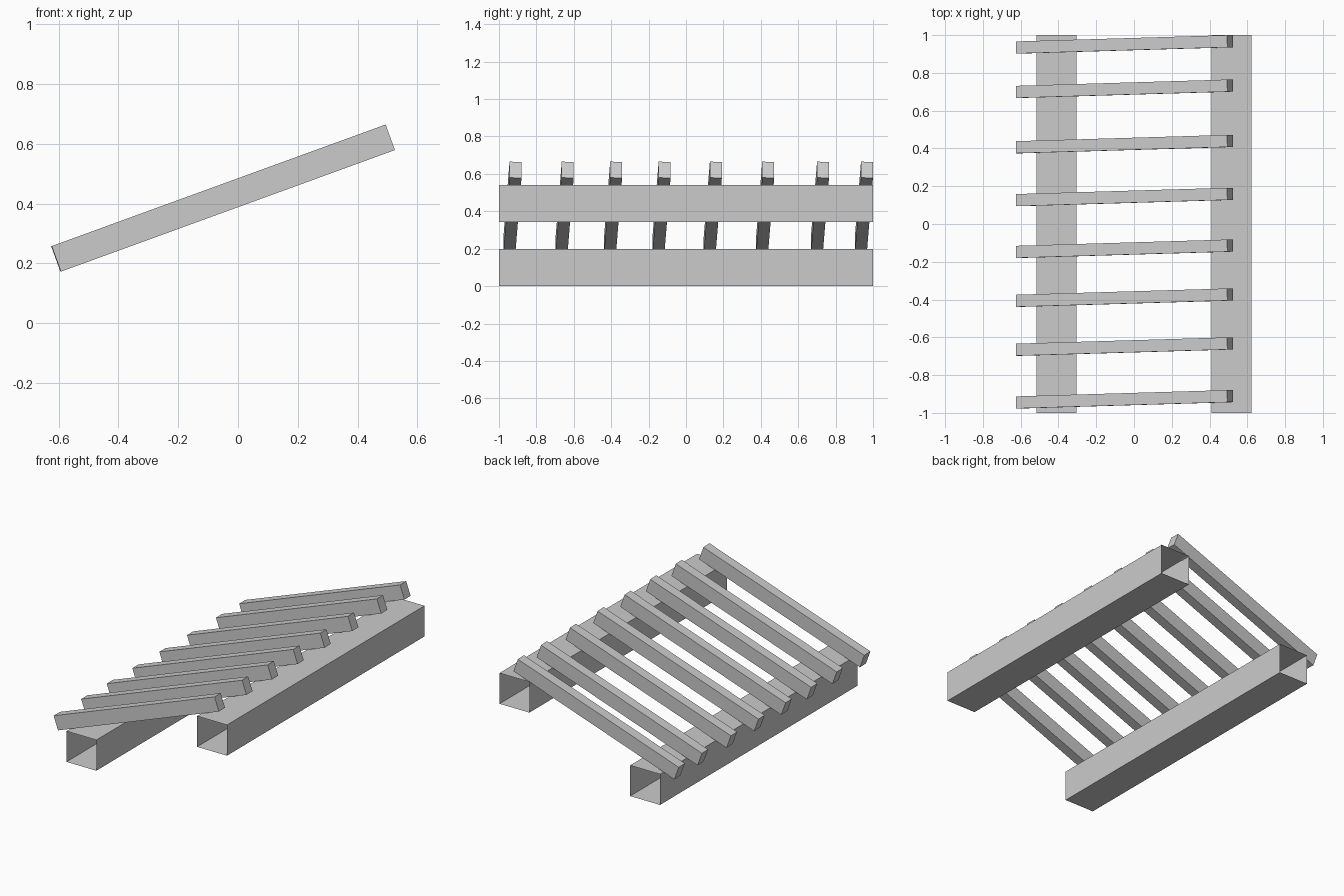
import bpy, bmesh
from math import radians
from mathutils import Matrix, Vector

if "Cube" in bpy.data.objects:
    bpy.data.objects.remove(bpy.data.objects["Cube"])


def add_box(name, size, center, rot=None, open_y=False):
    """Box primitive; open_y removes the two end faces along y."""
    bm = bmesh.new()
    bmesh.ops.create_cube(bm, size=1, matrix=Matrix.Diagonal((*size, 1)))
    if open_y:
        bm.normal_update()
        ends = [f for f in bm.faces if abs(f.normal.y) > 0.9]
        bmesh.ops.delete(bm, geom=ends, context='FACES_ONLY')
    bm.transform(Matrix.Translation(center) @ (rot or Matrix.Identity(4)))
    mesh = bpy.data.meshes.new(name)
    bm.to_mesh(mesh)
    bm.free()
    obj = bpy.data.objects.new(name, mesh)
    bpy.context.collection.objects.link(obj)
    return obj


# Two long support rails, hollow with open ends
RAIL = (0.212, 2.0, 0.197)
add_box("low_rail", RAIL, Vector((-0.41, 0, 0.0985)), open_y=True)
add_box("high_rail", RAIL, Vector((0.516, 0, 0.4425)), open_y=True)

# Slanted slats, slightly skewed and unevenly spaced along the rails
tilt = Matrix.Rotation(radians(-20), 4, 'Y') @ Matrix.Rotation(radians(1.6), 4, 'Z')
SLAT_Y = (-0.928, -0.649, -0.390, -0.131, 0.143, 0.423, 0.716, 0.951)
for i, y in enumerate(SLAT_Y, 1):
    add_box(f"slat_{i}", (1.19, 0.064, 0.091), Vector((-0.05, y, 0.4185)), tilt)
